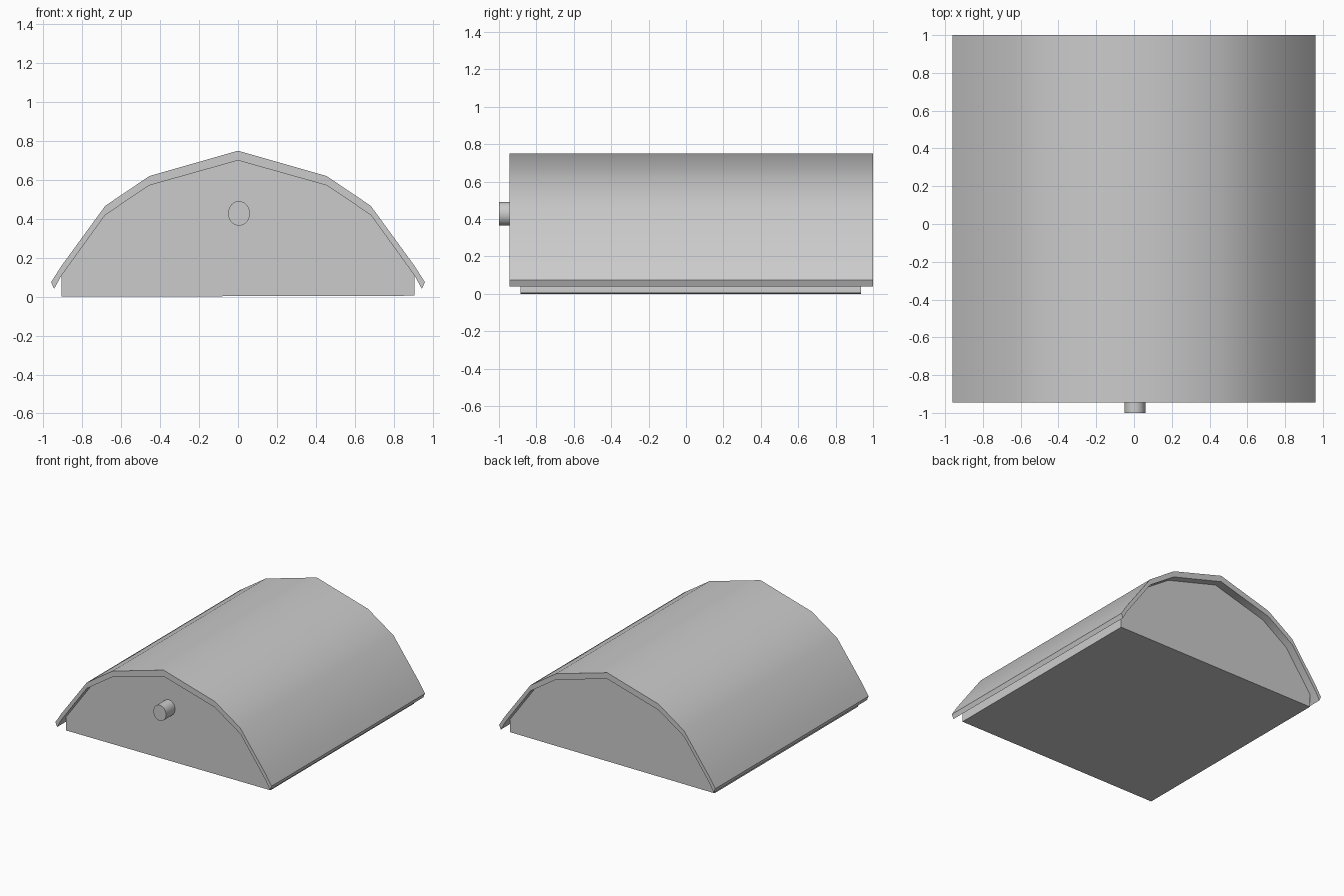
import bpy, bmesh, math
from mathutils import Matrix

if "Cube" in bpy.data.objects:
    bpy.data.objects.remove(bpy.data.objects["Cube"])


def finish(bm, name):
    bmesh.ops.recalc_face_normals(bm, faces=bm.faces)
    mesh = bpy.data.meshes.new(name)
    bm.to_mesh(mesh)
    bm.free()
    obj = bpy.data.objects.new(name, mesh)
    bpy.context.collection.objects.link(obj)
    bpy.ops.object.select_all(action='DESELECT')
    obj.select_set(True)
    bpy.context.view_layer.objects.active = obj
    bpy.ops.object.shade_smooth_by_angle(angle=math.radians(40))
    return obj


def extrude_profile(name, points, y0, y1):
    bm = bmesh.new()
    face = bm.faces.new([bm.verts.new((x, y0, z)) for x, z in points])
    ext = bmesh.ops.extrude_face_region(bm, geom=[face])
    verts = [v for v in ext["geom"] if isinstance(v, bmesh.types.BMVert)]
    bmesh.ops.translate(bm, verts=verts, vec=(0, y1 - y0, 0))
    return finish(bm, name)


def arch(half):
    # mirror a half profile, listed from the peak outwards
    return [(-x, z) for x, z in reversed(half[1:])] + half


outer = [(0, 0.75), (0.455, 0.62), (0.682, 0.467), (0.908, 0.157), (0.96, 0.075)]
inner = [(0, 0.70), (0.455, 0.572), (0.682, 0.42), (0.908, 0.107), (0.945, 0.04)]

# curved roof shell, overhanging the body all round
extrude_profile("roof", arch(outer) + arch(inner)[::-1], -0.945, 1.0)

# solid body filling the underside of the roof
body = arch(inner[:-1]) + [(0.908, 0.005), (-0.908, 0.0)]
extrude_profile("body", body, -0.885, 0.935)

# round peg on the front wall
bm = bmesh.new()
bmesh.ops.create_cone(bm, cap_ends=True, segments=32, radius1=1, radius2=1, depth=0.13,
                      matrix=Matrix.Translation((0.005, -0.935, 0.428))
                      @ Matrix.Diagonal((0.056, 1, 0.063, 1))
                      @ Matrix.Rotation(math.pi / 2, 4, 'X'))
finish(bm, "front_peg")
